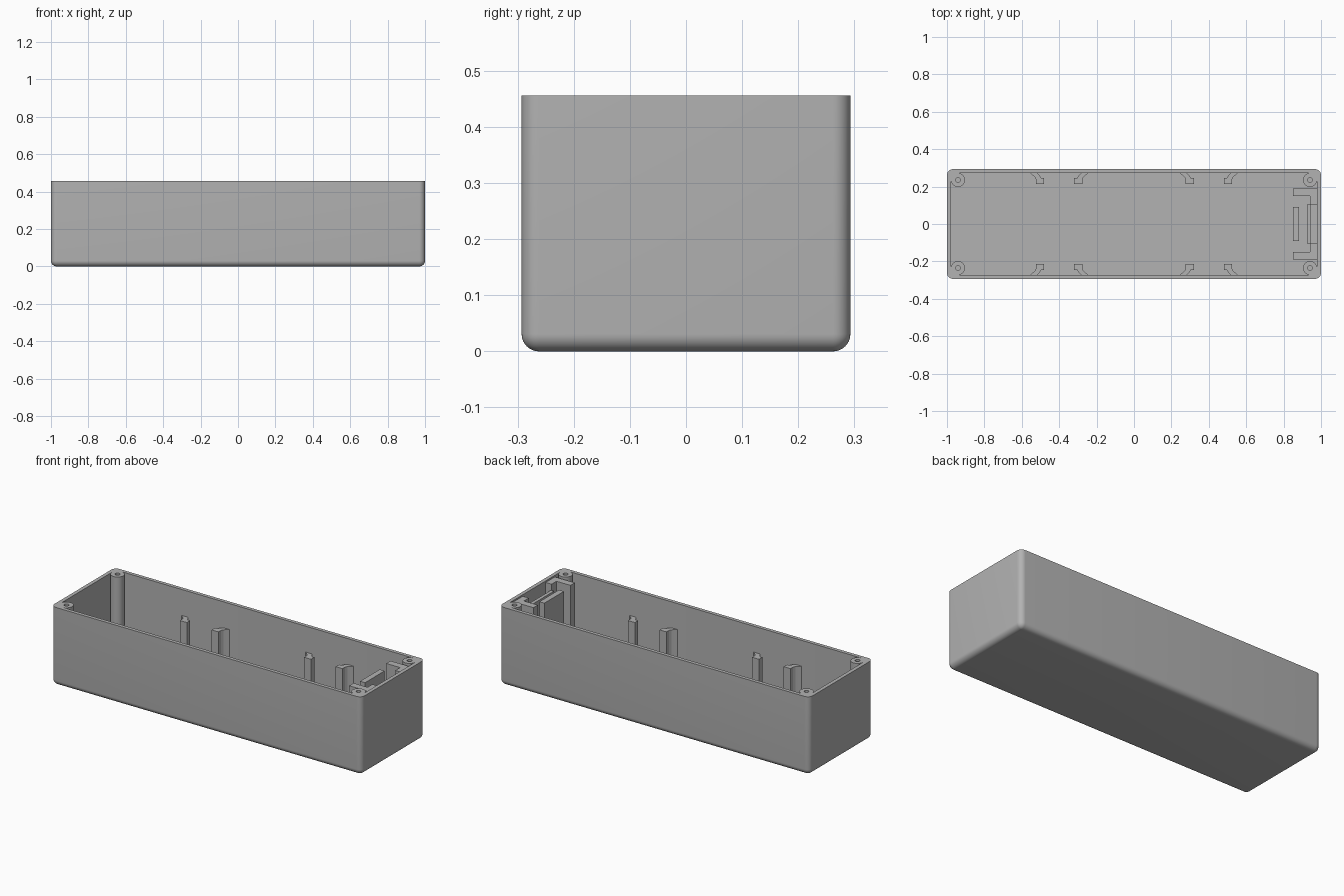
import bpy, bmesh, math

if "Cube" in bpy.data.objects:
    bpy.data.objects.remove(bpy.data.objects["Cube"])

HX, HY, H = 1.0, 0.293, 0.456      # outer half sizes and height
WX, WY, FLOOR = 0.978, 0.272, 0.022  # inner wall faces and floor
R = 0.031                          # outer edge rounding

grey = bpy.data.materials.new("plain grey")
grey.diffuse_color = (0.448, 0.448, 0.448, 1)
grey.use_nodes = True
grey.node_tree.nodes["Principled BSDF"].inputs["Base Color"].default_value = grey.diffuse_color


def finish(name, bm, smooth=False):
    bmesh.ops.remove_doubles(bm, verts=bm.verts, dist=1e-5)
    bmesh.ops.recalc_face_normals(bm, faces=bm.faces)
    me = bpy.data.meshes.new(name)
    bm.to_mesh(me)
    bm.free()
    me.materials.append(grey)
    ob = bpy.data.objects.new(name, me)
    bpy.context.collection.objects.link(ob)
    if smooth:
        bpy.ops.object.select_all(action='DESELECT')
        ob.select_set(True)
        bpy.context.view_layer.objects.active = ob
        bpy.ops.object.shade_smooth_by_angle(angle=math.radians(35))
    return ob


def loft(name, loops, smooth=False):
    """Skin equal-length loops of points and cap both ends."""
    bm = bmesh.new()
    rings = [[bm.verts.new(p) for p in loop] for loop in loops]
    n = len(rings[0])
    for a, b in zip(rings, rings[1:]):
        for i in range(n):
            j = (i + 1) % n
            bm.faces.new((a[i], a[j], b[j], b[i]))
    bm.faces.new(rings[0])
    bm.faces.new(rings[-1])
    return finish(name, bm, smooth)


def prism(name, pts, z0, z1, smooth=False):
    return loft(name, [[(x, y, z) for x, y in pts] for z in (z0, z1)], smooth)


def box(name, x0, x1, y0, y1, z1):
    return prism(name, [(x0, y0), (x1, y0), (x1, y1), (x0, y1)], FLOOR, z1)


def rounded_rect(hx, hy, r, z, seg=8):
    pts = []
    for k, (sx, sy) in enumerate(((1, 1), (-1, 1), (-1, -1), (1, -1))):
        for i in range(seg + 1):
            a = math.pi / 2 * (k + i / seg)
            pts.append((sx * (hx - r) + r * math.cos(a),
                        sy * (hy - r) + r * math.sin(a), z))
    return pts


# open case: rounded bottom, straight sides, rim, inner walls and floor
loops = []
for i in range(9):
    a = math.pi / 2 * i / 8
    inset = R * (1 - math.sin(a))
    loops.append(rounded_rect(HX - inset, HY - inset, max(R - inset, 1e-4),
                              R * (1 - math.cos(a))))
loops += [rounded_rect(HX, HY, R, H),
          rounded_rect(WX, WY, 0.004, H),
          rounded_rect(WX, WY, 0.004, FLOOR)]
loft("case", loops, True)

# screw bosses filling the four corners, with blind holes
BR, HR, N = 0.037, 0.013, 32
for sx in (-1, 1):
    for sy in (-1, 1):
        cx, cy = sx * (WX - BR), sy * (WY - BR)
        outer, hole = [], []
        for i in range(N):
            c, s = math.cos(2 * math.pi * i / N), math.sin(2 * math.pi * i / N)
            corner = c * sx > -1e-6 and s * sy > -1e-6
            r = BR / max(abs(c), abs(s)) if corner else BR
            outer.append((cx + r * c, cy + r * s))
            hole.append((cx + HR * c, cy + HR * s))
        loft("screw_boss", [[(x, y, z) for x, y in ring] for ring, z in
                            ((outer, FLOOR), (outer, H), (hole, H), (hole, 0.2))], True)

# board guides: hooked ribs on both long walls, in mirrored pairs
hook = [(0.155, 0.0), (0.143, 0.010), (0.130, 0.022), (0.124, 0.034),
        (0.124, 0.058), (0.080, 0.058), (0.080, 0.027), (0.096, 0.027),
        (0.104, 0.012), (0.116, 0.0)]
for centre in (-0.4, 0.4):
    for sx in (-1, 1):
        for sy in (-1, 1):
            prism("board_guide", [(centre + sx * u, sy * (WY - v)) for u, v in hook],
                  FLOOR, 0.305)

# socket holder at the right end
for s in (-1, 1):
    ya, yb, yc = sorted((s * 0.19, s * 0.15)), sorted((s * 0.15, s * 0.105)), None
    box("holder_arm", 0.85, WX, ya[0], ya[1], 0.447)
    box("holder_back", 0.94, WX, yb[0], yb[1], 0.447)
box("holder_lip", 0.925, 0.945, -0.105, 0.105, 0.41)
box("holder_plate", 0.85, 0.882, -0.09, 0.09, 0.435)
